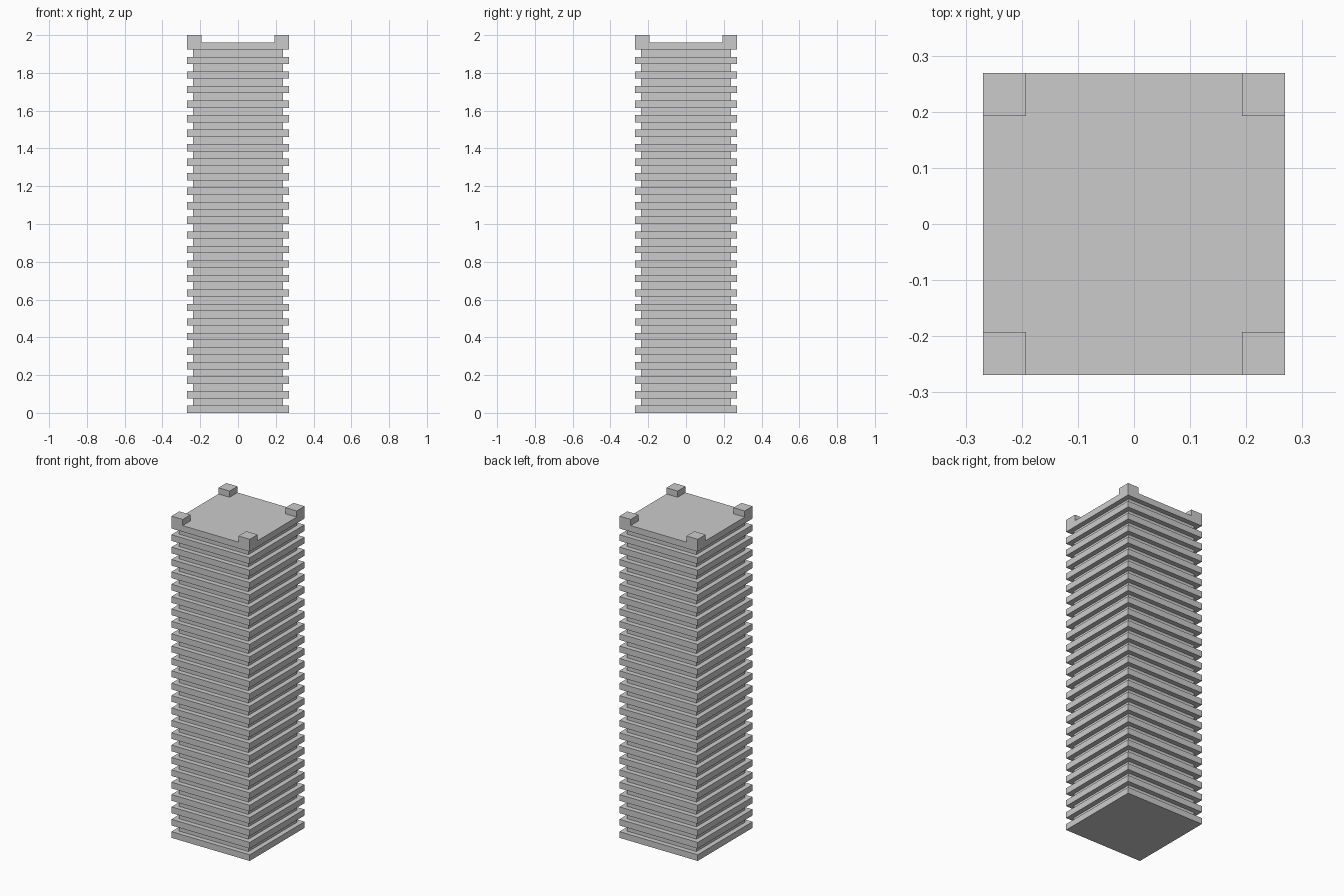
import bpy

if "Cube" in bpy.data.objects:
    bpy.data.objects.remove(bpy.data.objects["Cube"])

U = 2 / 26          # storey height
HALF = 3.5 * U      # slab half width
CORE = 3.1 * U      # core half width


def box(name, x, y, z0, w, h):
    """Square box of width w and height h with its base at z0."""
    bpy.ops.mesh.primitive_cube_add(size=1, location=(x, y, z0 + h / 2))
    ob = bpy.context.object
    ob.name = name
    ob.scale = (w, w, h)
    bpy.ops.object.transform_apply(location=False, rotation=False, scale=True)
    return ob


# Recessed core running up to the underside of the roof slab
box("tower_core", 0, 0, 0.25 * U, 2 * CORE, 25 * U)

# Floor slabs repeated up the tower; the last one is the roof
slab = box("floor_slabs", 0, 0, 0, 2 * HALF, U / 2)
arr = slab.modifiers.new("floors", 'ARRAY')
arr.count = 26
arr.use_relative_offset = False
arr.use_constant_offset = True
arr.constant_offset_displace = (0, 0, U)

# Corner posts standing on the roof
for sx, side in ((-1, "left"), (1, "right")):
    for sy, end in ((-1, "front"), (1, "back")):
        box(f"roof_post_{end}_{side}", sx * (HALF - U / 2), sy * (HALF - U / 2), 25 * U, U, U)
